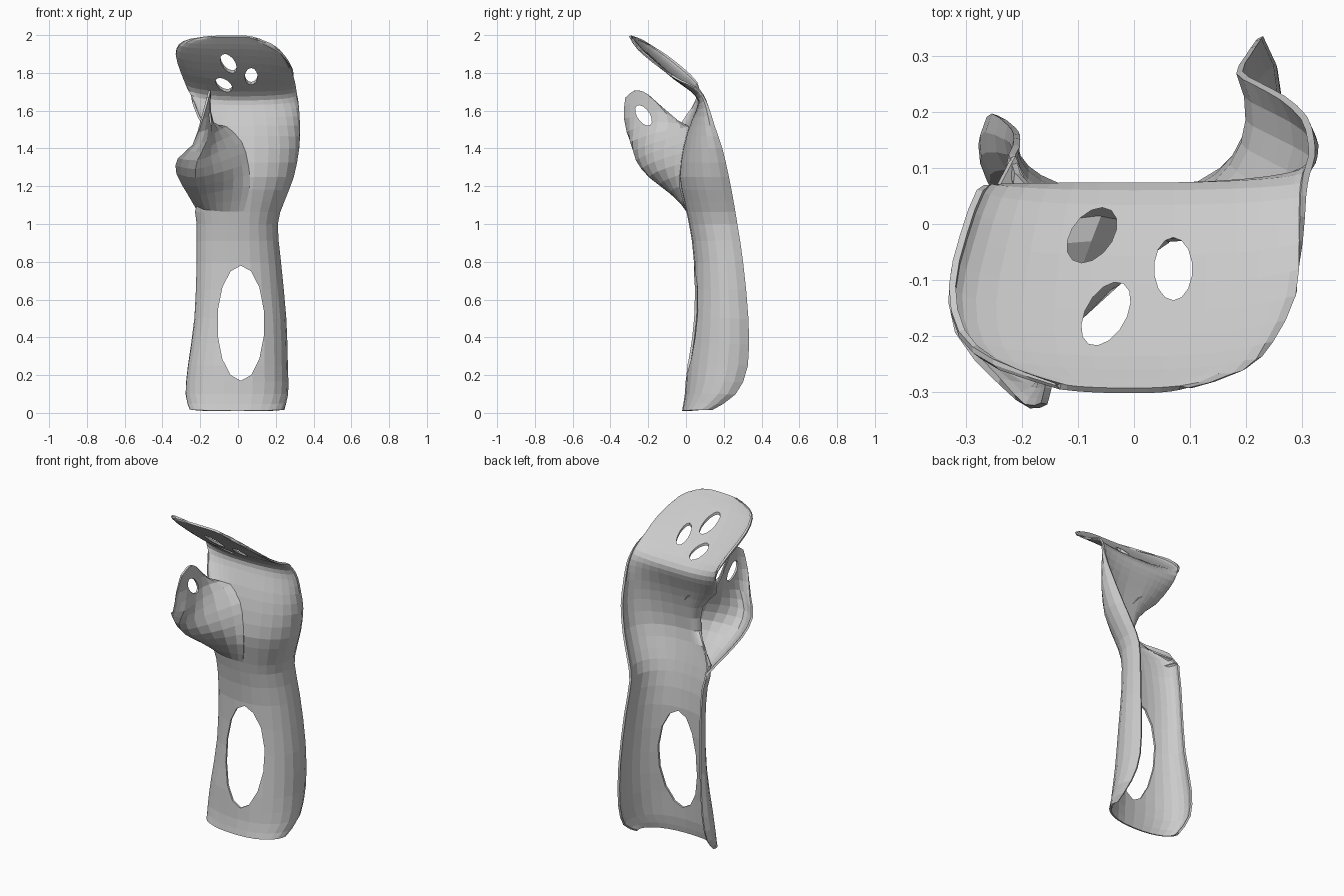
import bpy, bmesh, math
from mathutils import Vector, Matrix

if "Cube" in bpy.data.objects:
    bpy.data.objects.remove(bpy.data.objects["Cube"])


def spline(rows, steps):
    """Catmull-Rom resampling of a list of equal-length tuples."""
    out = []
    for i in range(len(rows) - 1):
        quad = [rows[max(i - 1, 0)], rows[i], rows[i + 1], rows[min(i + 2, len(rows) - 1)]]
        for s in range(steps):
            t = s / steps
            out.append([0.5 * (2 * b + (c - a) * t + (2 * a - 5 * b + 4 * c - d) * t * t
                               + (3 * b - a - 3 * c + d) * t ** 3) for a, b, c, d in zip(*quad)])
    return out + [list(rows[-1])]


def sheet(name, grid):
    """Mesh skin over a grid of points."""
    bm = bmesh.new()
    vs = [[bm.verts.new(p) for p in row] for row in grid]
    for r0, r1 in zip(vs, vs[1:]):
        for i in range(len(r0) - 1):
            bm.faces.new((r0[i], r0[i + 1], r1[i + 1], r1[i]))
    bmesh.ops.recalc_face_normals(bm, faces=bm.faces)
    me = bpy.data.meshes.new(name)
    bm.to_mesh(me)
    bm.free()
    ob = bpy.data.objects.new(name, me)
    bpy.context.collection.objects.link(ob)
    return ob


def oval(center, axis, ra, rb, tilt, depth):
    """Elliptical cutter running along the z, y or x axis."""
    turn = {'z': Matrix(), 'y': Matrix.Rotation(math.pi / 2, 4, 'X'),
            'x': Matrix.Rotation(math.pi / 2, 4, 'Z') @ Matrix.Rotation(math.pi / 2, 4, 'X')}[axis]
    m = (Matrix.Translation(center) @ turn @ Matrix.Rotation(math.radians(tilt), 4, 'Z')
         @ Matrix.Diagonal((ra, rb, 1, 1)))
    bm = bmesh.new()
    bmesh.ops.create_cone(bm, cap_ends=True, segments=14, radius1=1, radius2=1, depth=depth, matrix=m)
    me = bpy.data.meshes.new("cutter")
    bm.to_mesh(me)
    bm.free()
    ob = bpy.data.objects.new("cutter", me)
    ob.hide_render = True
    bpy.context.collection.objects.link(ob)
    return ob


def finish(ob, cutters):
    """Give the sheet thickness, punch the openings, bake the result."""
    sol = ob.modifiers.new("thickness", 'SOLIDIFY')
    sol.thickness, sol.offset = 0.012, 0
    for c in cutters:
        b = ob.modifiers.new("opening", 'BOOLEAN')
        b.operation, b.object, b.solver = 'DIFFERENCE', c, 'EXACT'
    bpy.context.view_layer.update()
    me = bpy.data.meshes.new_from_object(ob.evaluated_get(bpy.context.evaluated_depsgraph_get()))
    ob.modifiers.clear()
    ob.data = me
    for c in cutters:
        bpy.data.objects.remove(c)


# forearm trough, palm and finger plate:
# z, middle y, left x, left y, right x, right y, left z lift, right z lift
sections = [
    (0.01, -.015, -.25, .09, .24, .14, .01, .01),
    (0.10, .000, -.272, .17, .26, .26, 0, 0),
    (0.25, .010, -.26, .195, .258, .325, 0, 0),
    (0.50, .038, -.225, .175, .25, .328, 0, 0),
    (0.80, .048, -.213, .16, .222, .30, 0, 0),
    (1.00, .022, -.213, .14, .205, .27, 0, 0),
    (1.12, -.005, -.21, .09, .24, .25, 0, 0),
    (1.25, -.03, -.05, -.07, .29, .225, -.01, 0),
    (1.40, -.01, -.07, -.06, .32, .19, 0, 0),
    (1.52, .025, -.18, -.03, .322, .15, 0, 0),
    (1.60, .058, -.225, .03, .318, .12, .01, .02),
    (1.655, .068, -.25, .065, .308, .09, .03, .03),
    (1.705, .030, -.275, .06, .302, .05, .045, .02),
    (1.77, -.06, -.305, -.02, .298, -.03, .06, -.01),
    (1.855, -.16, -.325, -.11, .285, -.12, .045, -.04),
    (1.93, -.24, -.308, -.19, .245, -.20, .02, -.05),
    (1.975, -.28, -.25, -.24, .20, -.245, 0, -.055),
    (1.995, -.297, -.14, -.285, .11, -.28, -.005, -.03),
]
N = 8
grid = []
for z, y0, xl, yl, xr, yr, zl, zr in spline(sections, 2):
    row = []
    for k in range(-N, N + 1):
        x, y, dz = (xl, yl, zl) if k < 0 else (xr, yr, zr)
        # deeper walls curl further round
        top = math.radians(90 + 30 * max(0, min(1, (y - y0) / .3)))
        a = top * abs(k) / N
        f = (1 - math.cos(a)) / (1 - math.cos(top))
        row.append(Vector((x * math.sin(a) ** .9, y0 + (y - y0) * f, z + dz * f)))
    grid.append(row)
splint = sheet("splint_shell", grid)
finish(splint, [
    oval((.015, 0, .475), 'y', .125, .305, 0, .6),      # forearm window
    oval((-.05, -.16, 1.85), 'z', .036, .062, -30, .4),  # finger plate holes
    oval((-.075, -.02, 1.80), 'z', .036, .056, -38, .36),
    oval((.07, -.08, 1.80), 'z', .034, .056, 0, .36),
])

# thumb trough: from palm seam round the front to the outer edge
thumb_rows = [
    [(.03, .008, 1.07), (-.08, .008, 1.07), (-.17, .03, 1.08), (-.215, .12, 1.08)],
    [(.06, -.028, 1.20), (-.08, -.075, 1.18), (-.20, -.07, 1.16), (-.262, .03, 1.16)],
    [(.05, -.022, 1.32), (-.08, -.145, 1.28), (-.225, -.19, 1.25), (-.322, -.08, 1.27)],
    [(.02, .0, 1.43), (-.11, -.17, 1.38), (-.215, -.26, 1.34), (-.315, -.19, 1.35)],
    [(-.06, .02, 1.51), (-.13, -.16, 1.48), (-.17, -.28, 1.44), (-.24, -.28, 1.42)],
    [(-.17, -.03, 1.53), (-.15, -.15, 1.60), (-.16, -.27, 1.57), (-.19, -.325, 1.56)],
    [(-.15, -.19, 1.67), (-.15, -.225, 1.70), (-.15, -.275, 1.705), (-.16, -.32, 1.67)],
]
across = [spline(r, 3) for r in thumb_rows]
columns = [spline(c, 2) for c in zip(*across)]
thumb = sheet("thumb_rest", list(zip(*columns)))
finish(thumb, [oval((-.16, -.225, 1.575), 'x', .033, .062, 35, .3)])  # thumb hole
